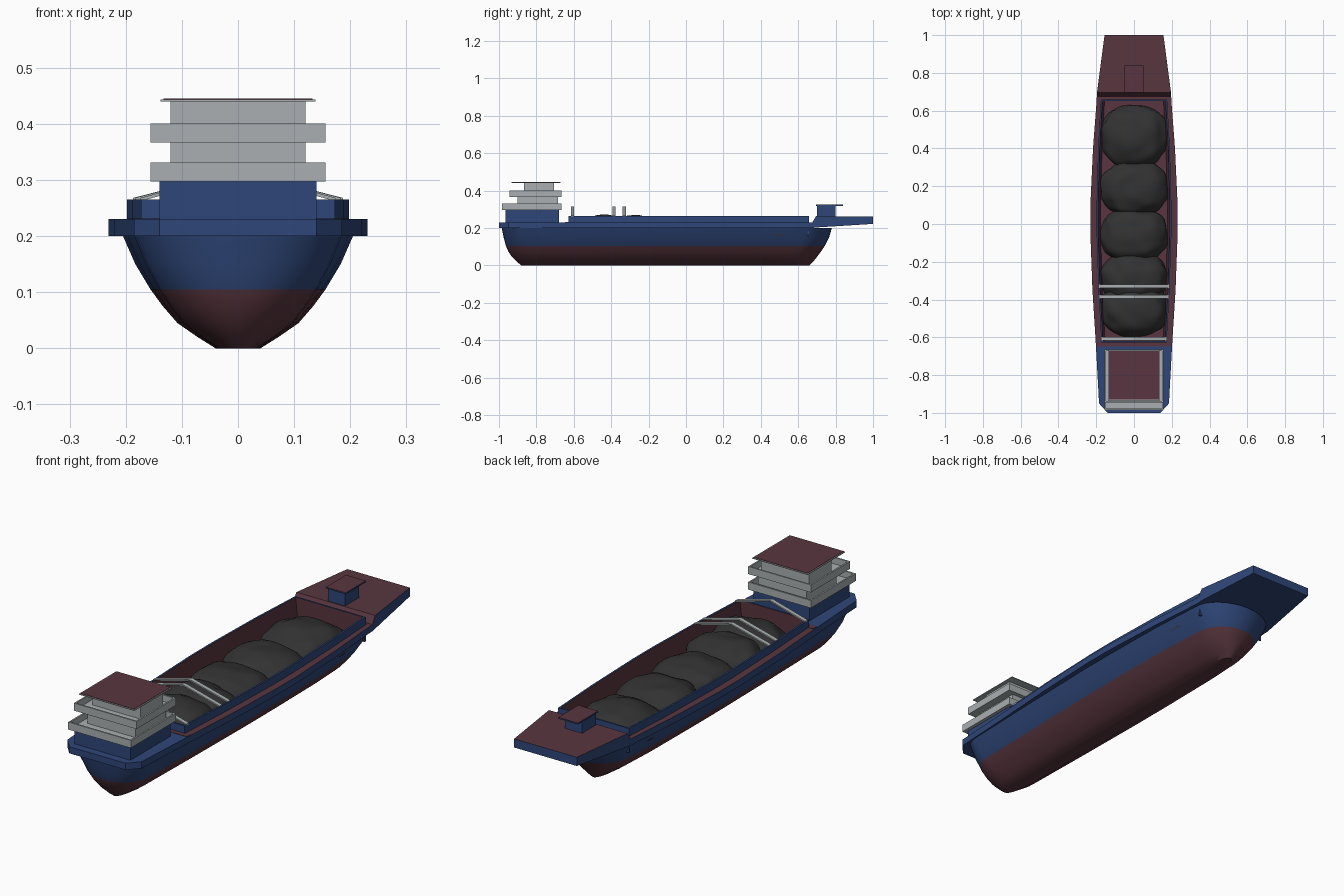
import bpy, bmesh, math
from mathutils import Vector, noise

if "Cube" in bpy.data.objects:
    bpy.data.objects.remove(bpy.data.objects["Cube"])


def material(name, rgb):
    m = bpy.data.materials.new(name)
    m.diffuse_color = (*rgb, 1)
    m.use_nodes = True
    m.node_tree.nodes["Principled BSDF"].inputs["Base Color"].default_value = m.diffuse_color
    return m


BLUE = material("hull blue", (0.028, 0.062, 0.19))
RED = material("deck dark red", (0.098, 0.036, 0.05))
GREY = material("cabin light grey", (0.40, 0.43, 0.44))
COAL = material("coal black", (0.032, 0.032, 0.032))


def finish(bm, name, mats, rule=None, smooth=None):
    bmesh.ops.recalc_face_normals(bm, faces=bm.faces)
    bm.normal_update()
    if rule:
        for f in bm.faces:
            f.material_index = int(rule(f))
    me = bpy.data.meshes.new(name)
    bm.to_mesh(me)
    bm.free()
    for m in mats:
        me.materials.append(m)
    ob = bpy.data.objects.new(name, me)
    bpy.context.collection.objects.link(ob)
    if smooth:
        bpy.ops.object.select_all(action='DESELECT')
        ob.select_set(True)
        bpy.context.view_layer.objects.active = ob
        bpy.ops.object.shade_smooth_by_angle(angle=math.radians(smooth))
    return ob


def add_box(bm, x0, x1, y0, y1, z0, z1):
    vs = bmesh.ops.create_cube(bm, size=1)["verts"]
    for v in vs:
        v.co = Vector(((x0 + x1) / 2 + v.co.x * (x1 - x0),
                       (y0 + y1) / 2 + v.co.y * (y1 - y0),
                       (z0 + z1) / 2 + v.co.z * (z1 - z0)))


def box(name, hx, y0, y1, z0, z1, mat):
    bm = bmesh.new()
    add_box(bm, -hx, hx, y0, y1, z0, z1)
    return finish(bm, name, [mat])


def add_loft(bm, sections, caps=True):
    rings = [[bm.verts.new(p) for p in s] for s in sections]
    n = len(rings[0])
    for a, b in zip(rings, rings[1:]):
        for i in range(n):
            j = (i + 1) % n
            bm.faces.new((a[i], a[j], b[j], b[i]))
    if caps:
        bm.faces.new(rings[0])
        bm.faces.new(rings[-1])
    return rings


def top_face(f):
    return f.normal.z > 0.3


# Hull: rounded plan rings stacked by height, red below the waterline
def hull_ring(z, w, y0, y1):
    side = []
    for k in range(1, 9):
        a = k * math.pi / 16
        side.append((0.9 * w * math.sin(a), y0 + 0.12 * (1 - math.cos(a))))
    side += [(w * 0.96, -0.45), (w, -0.1), (w, 0.1), (w * 0.97, 0.4)]
    for k in range(8, 0, -1):
        a = k * math.pi / 16
        side.append((0.9 * w * math.sin(a), y1 - 0.14 * (1 - math.cos(a))))
    pts = [(0, y0)] + side + [(0, y1)] + [(-x, y) for x, y in reversed(side)]
    return [(x, y, z) for x, y in pts]


levels = [(0, .04, -.88, .66), (.02, .072, -.905, .68), (.045, .108, -.93, .70),
          (.075, .134, -.95, .722), (.105, .156, -.963, .742),
          (.15, .183, -.975, .765), (.2, .205, -.985, .78)]
bm = bmesh.new()
rings = add_loft(bm, [hull_ring(*l) for l in levels], caps=False)
bm.faces.new(rings[0])
finish(bm, "hull", [BLUE, RED],
       lambda f: f.calc_center_median().z < 0.105, smooth=35)

# Side decks and hold coaming follow these stations: y, outer half width, hold half width
stations = [(-.62, .203, .165), (-.35, .220, .180), (-.05, .231, .19),
            (.1, .231, .19), (.4, .217, .182), (.65, .198, .168)]
T = 0.008
deck, coaming = bmesh.new(), bmesh.new()
for s in (-1, 1):
    add_loft(deck, [[(s * xo, y, .2), (s * xo, y, .23), (s * xi, y, .23), (s * xi, y, .2)]
                    for y, xo, xi in stations])
    add_loft(coaming, [[(s * (xi + T), y, .2), (s * (xi + T), y, .265), (s * xi, y, .265),
                        (s * xi * .93, y, .155), (s * (xi * .93 + .002), y, .155)]
                       for y, xo, xi in stations])
finish(deck, "side_decks", [BLUE, RED], top_face)


# Hold lining: faces pointing toward the centre line are red
def inward(f):
    c, n = f.calc_center_median(), f.normal
    return n.x * c.x < -0.3 * abs(c.x) and abs(n.x) > .5


finish(coaming, "hold_coaming", [BLUE, RED], inward)
bm = bmesh.new()
add_box(bm, -.173, .173, -.628, -.62, .155, .265)
add_box(bm, -.176, .176, .65, .658, .155, .265)
finish(bm, "hold_end_walls", [BLUE, RED],
       lambda f: f.normal.y * f.calc_center_median().y < -.1)
bm = bmesh.new()
add_loft(bm, [[(-xi * .93, y, .15), (xi * .93, y, .15), (xi * .93, y, .157), (-xi * .93, y, .157)]
              for y, xo, xi in stations])
finish(bm, "hold_floor", [RED])


# Solid deck ends: y, half width, bottom, top
def slab(name, rows, rule=None):
    bm = bmesh.new()
    add_loft(bm, [[(-w, y, b), (w, y, b), (w, y, t), (-w, y, t)] for y, w, b, t in rows])
    finish(bm, name, [BLUE, RED], rule)


slab("stern_deck", [(-1, .14, .2, .23), (-.95, .185, .2, .23), (-.62, .203, .2, .23)],
     lambda f: False)
box("stern_deck_strip", .198, -.648, -.622, .229, .2315, RED)
slab("bow_platform", [(.65, .198, .2, .23), (.675, .197, .2, .23),
                      (.695, .196, .203, .263), (1, .156, .222, .261)], top_face)

# Bow deckhouse with an overhanging roof
box("bow_house", .043, .70, .80, .255, .32, BLUE)
box("bow_house_roof", .05, .695, .84, .319, .323, BLUE)
box("bow_house_roof_top", .049, .696, .839, .323, .325, RED)


# Superstructure: base, two balcony trays, cabins and roof
def tray(name, hx, y0, y1, z0, z1, t=.007):
    bm = bmesh.new()
    add_box(bm, -hx, hx, y0, y1, z0, z0 + .005)
    for s in (-1, 1):
        xs = sorted((s * hx, s * (hx - t)))
        add_box(bm, *xs, y0, y1, z0, z1)
    add_box(bm, -hx + t, hx - t, y0, y0 + t, z0, z1)
    add_box(bm, -hx + t, hx - t, y1 - t, y1, z0, z1)
    finish(bm, name, [GREY])


box("cabin_base", .14, -.965, -.68, .225, .298, BLUE)
tray("lower_balcony", .156, -.985, -.665, .297, .331)
box("lower_cabin", .12, -.90, -.685, .30, .368, GREY)
tray("upper_balcony", .156, -.945, -.665, .367, .401)
box("upper_cabin", .12, -.865, -.705, .37, .441, GREY)
box("cabin_roof", .138, -.935, -.668, .440, .4435, GREY)
box("cabin_roof_top", .133, -.930, -.673, .4435, .445, RED)

# Peaked crossbars over the hold
for i, (y, w) in enumerate([(-.607, .174), (-.385, .184), (-.33, .187)]):
    bm = bmesh.new()
    add_loft(bm, [[(x, y - .009, z), (x, y + .009, z), (x, y + .009, z + .006), (x, y - .009, z + .006)]
                  for x, z in ((-w, .262), (0, .31), (w, .262))])
    finish(bm, "hold_crossbar_%d" % (i + 1), [GREY])

# Coal heaps: lumpy domes resting on the hold floor
for i, (y, ry, h) in enumerate([(.465, .165, .104), (.19, .145, .102), (-.06, .145, .102),
                                (-.285, .135, .112), (-.45, .145, .114)]):
    bm = bmesh.new()
    bmesh.ops.create_icosphere(bm, subdivisions=4, radius=1)
    bmesh.ops.delete(bm, geom=[v for v in bm.verts if v.co.z < -0.1], context='VERTS')
    for v in bm.verts:
        k = 1 + .10 * noise.noise(v.co * 2.2 + Vector((i * 7, 0, 0)))
        p = v.co * k
        p.x, p.y = (math.copysign(abs(c) ** .85, c) for c in (p.x, p.y))
        lim = .178 if i < 4 else .168
        v.co = Vector((max(-lim, min(lim, p.x * .178)), y + p.y * ry,
                       min(.157 + max(p.z, 0) * h, .272)))
    finish(bm, "coal_heap_%d" % (i + 1), [COAL], smooth=40)
